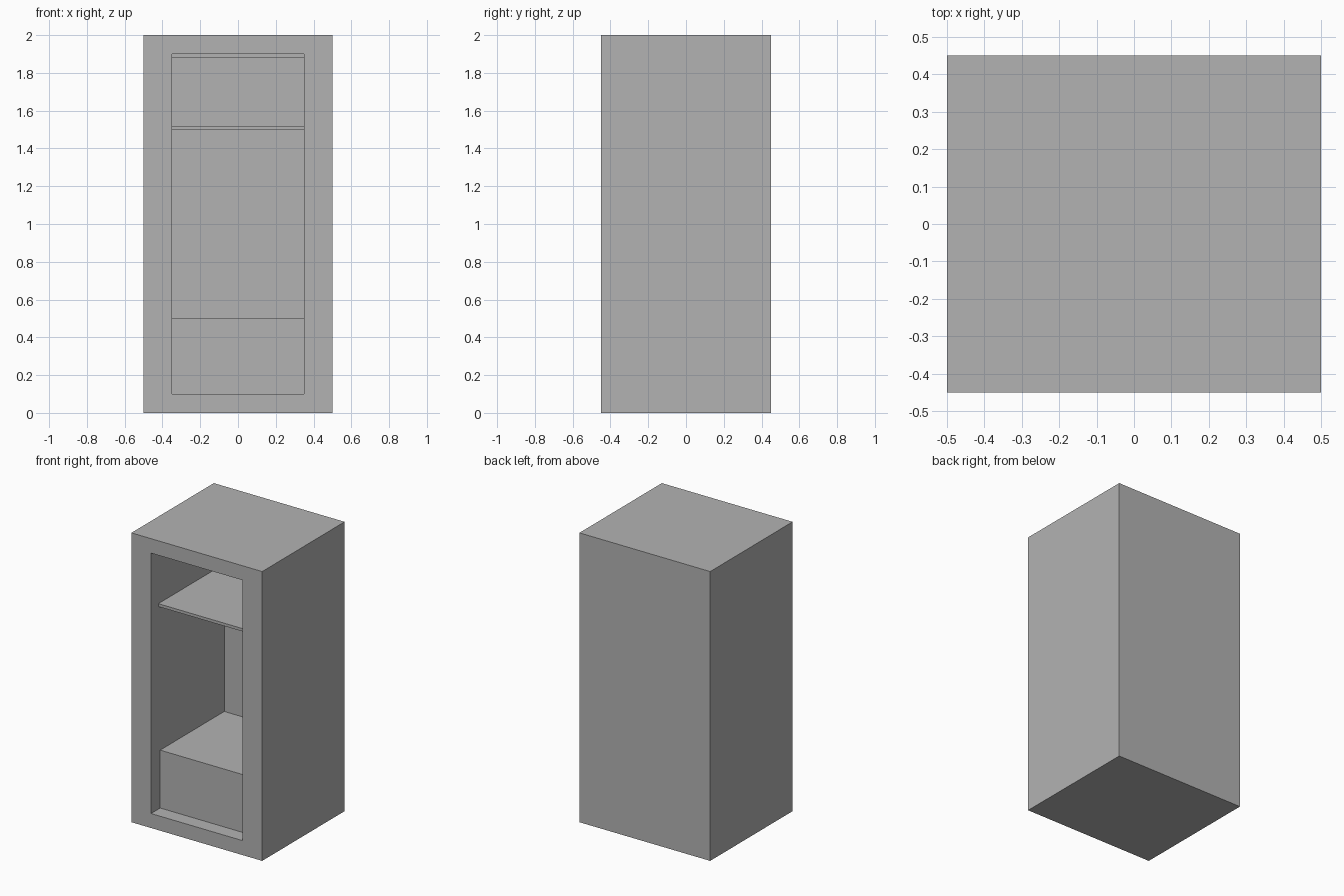
import bpy
import bmesh
from mathutils import Vector

old = bpy.data.objects.get("Cube")
if old:
    bpy.data.objects.remove(old, do_unlink=True)

# One plain grey for every part
grey = bpy.data.materials.new("plain grey")
grey.use_nodes = True
colour = (0.45, 0.45, 0.45, 1)
grey.diffuse_color = colour
grey.node_tree.nodes["Principled BSDF"].inputs["Base Color"].default_value = colour

HALF_WIDTH, HALF_DEPTH, HEIGHT = 0.5, 0.45, 2.0
HALF_OPENING, BOTTOM, TOP, BACK = 0.35, 0.1, 1.9, 0.35


def box_mesh(low, high):
    """Return a bmesh box between two opposite corners."""
    low, high = Vector(low), Vector(high)
    bm = bmesh.new()
    bmesh.ops.create_cube(bm, size=1)
    bmesh.ops.scale(bm, vec=high - low, verts=bm.verts)
    bmesh.ops.translate(bm, vec=(low + high) / 2, verts=bm.verts)
    return bm


def add_object(name, bm):
    mesh = bpy.data.meshes.new(name)
    bmesh.ops.recalc_face_normals(bm, faces=bm.faces)
    bm.to_mesh(mesh)
    bm.free()
    mesh.materials.append(grey)
    obj = bpy.data.objects.new(name, mesh)
    bpy.context.collection.objects.link(obj)
    return obj


# Cabinet body: inset the front face to the opening, then push it inwards
bm = box_mesh((-HALF_WIDTH, -HALF_DEPTH, 0), (HALF_WIDTH, HALF_DEPTH, HEIGHT))
front = min(bm.faces, key=lambda f: f.calc_center_median().y)
bmesh.ops.inset_region(bm, faces=[front], thickness=0.05)
for v in front.verts:
    v.co.x = HALF_OPENING if v.co.x > 0 else -HALF_OPENING
    v.co.z = TOP if v.co.z > HEIGHT / 2 else BOTTOM
recess = bmesh.ops.extrude_discrete_faces(bm, faces=[front])["faces"][0]
for v in recess.verts:
    v.co.y = BACK
add_object("cabinet_body", bm)

# Inner parts: front y, bottom z, top z
for name, y, z0, z1 in (("base_block", -0.35, BOTTOM, 0.5),
                        ("shelf", -0.37, 1.5, 1.52),
                        ("ceiling_panel", -0.37, 1.88, TOP)):
    add_object(name, box_mesh((-HALF_OPENING, y, z0), (HALF_OPENING, BACK, z1)))
